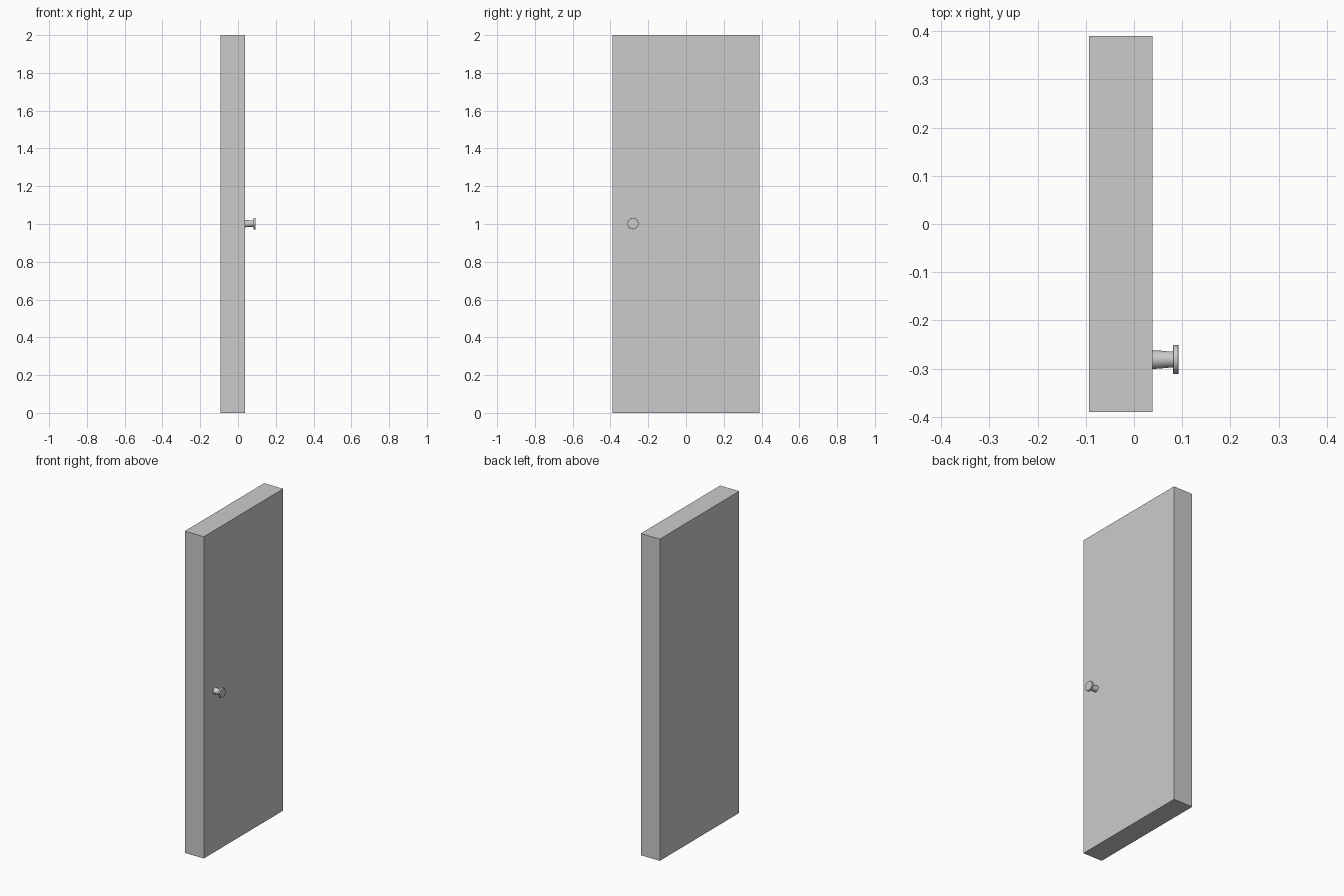
import bpy, bmesh, math
from mathutils import Matrix, Vector

if "Cube" in bpy.data.objects:
    bpy.data.objects.remove(bpy.data.objects["Cube"])


def make_object(name, bm):
    bmesh.ops.recalc_face_normals(bm, faces=bm.faces)
    mesh = bpy.data.meshes.new(name)
    bm.to_mesh(mesh)
    bm.free()
    obj = bpy.data.objects.new(name, mesh)
    bpy.context.collection.objects.link(obj)
    return obj


# Door slab
bm = bmesh.new()
bmesh.ops.create_cube(bm, size=1, matrix=Matrix.Translation((-0.0275, 0, 1))
                      @ Matrix.Diagonal((0.131, 0.78, 2, 1)))
make_object("door_slab", bm)

# Knob: tapered stem and flat disc, spun around the x axis
profile = [(0.038, 0), (0.038, 0.0195), (0.055, 0.0185), (0.07, 0.017), (0.081, 0.0165),
           (0.081, 0.029), (0.082, 0.030), (0.0915, 0.030), (0.0925, 0.029), (0.0925, 0)]
axis_y, axis_z = -0.281, 1.002
bm = bmesh.new()
verts = [bm.verts.new((x, axis_y, axis_z + r)) for x, r in profile]
edges = [bm.edges.new(pair) for pair in zip(verts, verts[1:])]
bmesh.ops.spin(bm, geom=verts + edges, cent=(0, axis_y, axis_z), axis=(1, 0, 0),
               angle=math.tau, steps=32, use_merge=True)
bmesh.ops.remove_doubles(bm, verts=bm.verts, dist=1e-5)
knob = make_object("door_knob", bm)
bpy.context.view_layer.objects.active = knob
knob.select_set(True)
bpy.ops.object.shade_smooth_by_angle(angle=math.radians(30))
